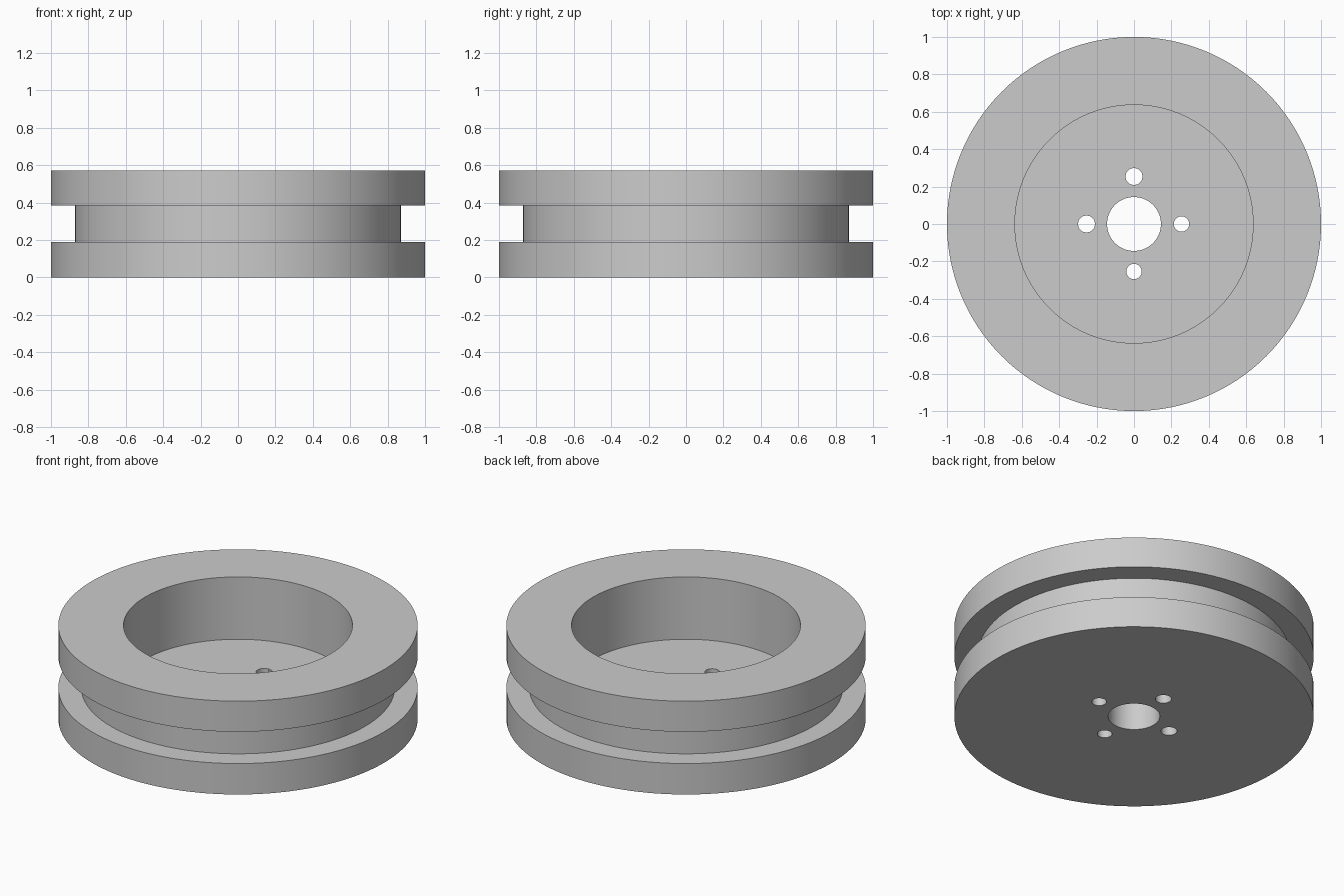
import bpy, bmesh, math

if "Cube" in bpy.data.objects:
    bpy.data.objects.remove(bpy.data.objects["Cube"])

SEGMENTS = 128
HEIGHT, FLANGE, GROOVE_TOP = 0.573, 0.19, 0.385
BORE, RECESS, GROOVE, RIM = 0.144, 0.637, 0.872, 1.0

grey = bpy.data.materials.new("light grey metal")
grey.use_nodes = True
colour = (0.6, 0.6, 0.6, 1)
grey.diffuse_color = colour
grey.node_tree.nodes["Principled BSDF"].inputs["Base Color"].default_value = colour


def lathe(name, profile):
    """Revolve a closed (radius, z) profile around the z axis."""
    bm = bmesh.new()
    rings = []
    for i in range(SEGMENTS):
        a = math.tau * i / SEGMENTS
        rings.append([bm.verts.new((r * math.cos(a), r * math.sin(a), z)) for r, z in profile])
    n = len(profile)
    for i in range(SEGMENTS):
        a, b = rings[i], rings[(i + 1) % SEGMENTS]
        for j in range(n):
            k = (j + 1) % n
            bm.faces.new((a[j], b[j], b[k], a[k]))
    bmesh.ops.recalc_face_normals(bm, faces=bm.faces)
    mesh = bpy.data.meshes.new(name)
    bm.to_mesh(mesh)
    bm.free()
    obj = bpy.data.objects.new(name, mesh)
    bpy.context.collection.objects.link(obj)
    mesh.materials.append(grey)
    return obj


# Grooved wheel: two flanges, a narrower waist, a deep recess and a centre bore
wheel = lathe("grooved_wheel", [
    (BORE, 0), (RIM, 0), (RIM, FLANGE), (GROOVE, FLANGE),
    (GROOVE, GROOVE_TOP), (RIM, GROOVE_TOP), (RIM, HEIGHT),
    (RECESS, HEIGHT), (RECESS, FLANGE), (BORE, FLANGE),
])

# Four bolt holes drilled through the web, two slightly larger
for i, radius in enumerate((0.041, 0.045, 0.045, 0.041)):
    angle = i * math.pi / 2
    bpy.ops.mesh.primitive_cylinder_add(
        vertices=48, radius=radius, depth=0.4,
        location=(0.254 * math.cos(angle), 0.254 * math.sin(angle), 0.1))
    cutter = bpy.context.object
    cutter.name = f"bolt_hole_cutter_{i + 1}"
    cutter.hide_render = True
    cutter.data.materials.append(grey)
    drill = wheel.modifiers.new("bolt hole", "BOOLEAN")
    drill.operation = "DIFFERENCE"
    drill.solver = "EXACT"
    drill.object = cutter
    bpy.ops.object.select_all(action="DESELECT")
    wheel.select_set(True)
    bpy.context.view_layer.objects.active = wheel
    bpy.ops.object.modifier_apply(modifier=drill.name)
    bpy.data.objects.remove(cutter)

# Smooth round walls with crisp edges
bpy.ops.object.shade_smooth_by_angle(angle=math.radians(30))
